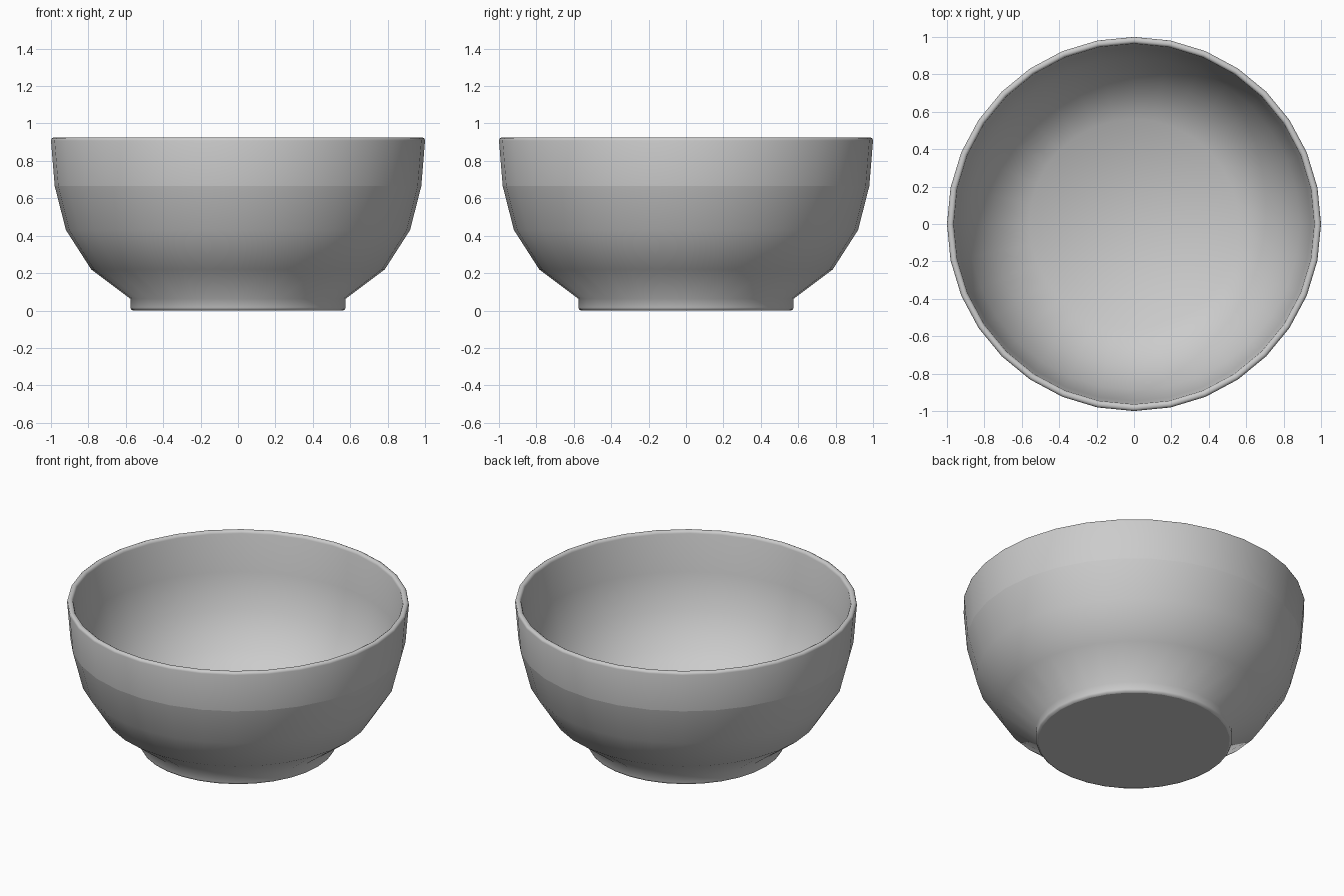
import bpy, bmesh, math

if "Cube" in bpy.data.objects:
    bpy.data.objects.remove(bpy.data.objects["Cube"])

SIDES = 32
CREASES = {0, 6}  # profile points whose rings stay sharp: base edge and band edge

# half cross-section (radius, height): foot, outer wall, rim, inner wall, floor
PROFILE = [
    (0.56, 0.0), (0.571, 0.005), (0.576, 0.016), (0.576, 0.063),
    (0.785, 0.22), (0.92, 0.43), (0.98, 0.665), (1.0, 0.908),
    (0.997, 0.919), (0.988, 0.924), (0.976, 0.924), (0.968, 0.919),
    (0.964, 0.908), (0.945, 0.67), (0.887, 0.446), (0.76, 0.247), (0.56, 0.095),
]

bm = bmesh.new()
rings = []
for r, z in PROFILE:
    rings.append([bm.verts.new((r * math.cos(math.tau * i / SIDES),
                                r * math.sin(math.tau * i / SIDES), z))
                  for i in range(SIDES)])

# walls between neighbouring rings
for a, b in zip(rings, rings[1:]):
    for i in range(SIDES):
        j = (i + 1) % SIDES
        bm.faces.new((a[i], a[j], b[j], b[i]))

# flat underside and inner floor
bm.faces.new(rings[0][::-1])
bm.faces.new(rings[-1])

for f in bm.faces:
    f.smooth = True
for k in CREASES:
    for i in range(SIDES):
        bm.edges.get((rings[k][i], rings[k][(i + 1) % SIDES])).smooth = False

bmesh.ops.recalc_face_normals(bm, faces=bm.faces)
mesh = bpy.data.meshes.new("bowl")
bm.to_mesh(mesh)
bm.free()
bowl = bpy.data.objects.new("bowl", mesh)
bpy.context.collection.objects.link(bowl)
